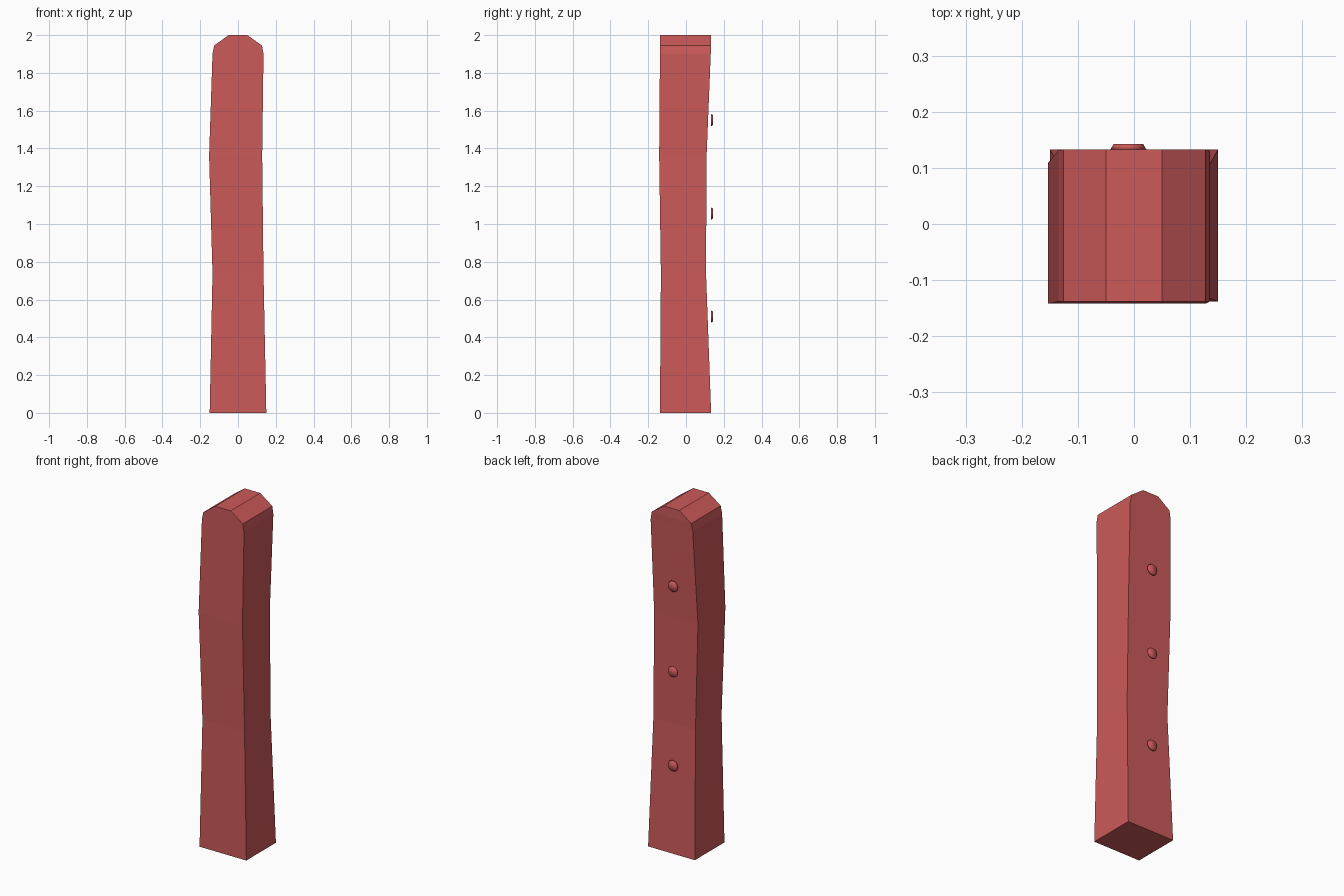
import bpy, bmesh
from math import radians
from mathutils import Matrix

cube = bpy.data.objects.get("Cube")
if cube:
    bpy.data.objects.remove(cube, do_unlink=True)

red = bpy.data.materials.new("warm red")
red.use_nodes = True
red.diffuse_color = (0.6, 0.1, 0.1, 1)
red.node_tree.nodes["Principled BSDF"].inputs["Base Color"].default_value = red.diffuse_color


def add_object(name, bm):
    bmesh.ops.recalc_face_normals(bm, faces=bm.faces)
    mesh = bpy.data.meshes.new(name)
    bm.to_mesh(mesh)
    bm.free()
    mesh.materials.append(red)
    obj = bpy.data.objects.new(name, mesh)
    bpy.context.collection.objects.link(obj)
    return obj


# Slightly crooked wooden post: height, right x, left x, front y, back y
sections = [
    (0.0, -0.15, 0.15, -0.138, 0.133),
    (0.74, -0.135, 0.135, -0.133, 0.106),
    (1.36, -0.153, 0.128, -0.142, 0.109),
    (1.9, -0.135, 0.135, -0.138, 0.131),
    (1.945, -0.126, 0.127, -0.138, 0.133),
    (2.0, -0.05, 0.05, -0.138, 0.133),
]
bm = bmesh.new()
rings = []
for z, x0, x1, y0, y1 in sections:
    corners = [(x0, y0), (x1, y0), (x1, y1), (x0, y1)]
    rings.append([bm.verts.new((x, y, z)) for x, y in corners])
for low, high in zip(rings, rings[1:]):
    for i in range(4):
        j = (i + 1) % 4
        bm.faces.new((low[i], low[j], high[j], high[i]))
bm.faces.new(rings[0][::-1])
bm.faces.new(rings[-1])
add_object("post", bm)

# Three rounded nail heads standing just off the back
for i, z in enumerate((0.51, 1.055, 1.55)):
    bm = bmesh.new()
    place = Matrix.Translation((-0.01, 0.138, z)) @ Matrix.Rotation(radians(-90), 4, "X")
    bmesh.ops.create_cone(bm, cap_ends=True, segments=16, radius1=0.032,
                          radius2=0.026, depth=0.01, matrix=place)
    nail = add_object(f"nail_head_{i + 1}", bm)
    for face in nail.data.polygons:
        face.use_smooth = True
